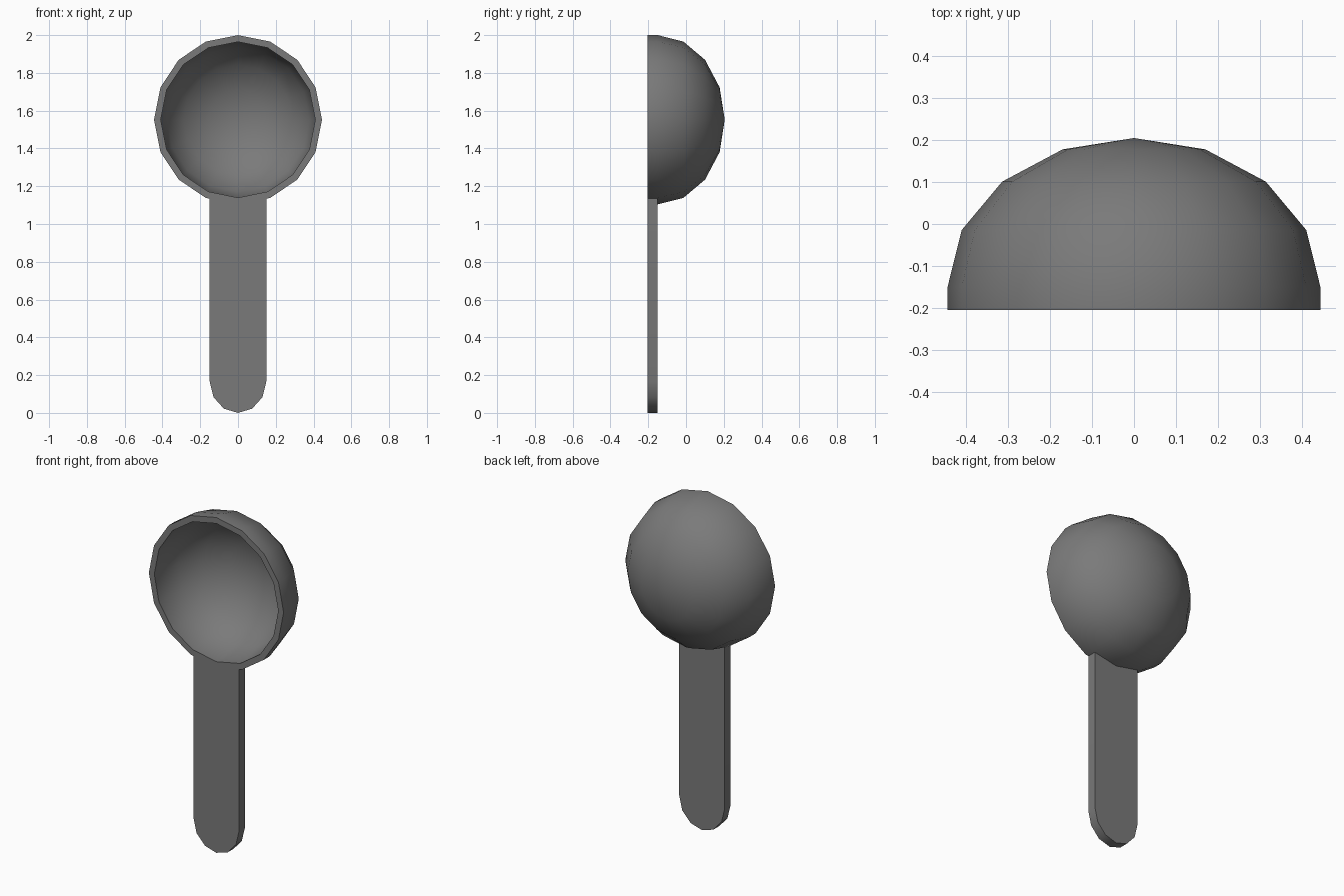
import bpy, bmesh
from math import sin, cos, pi, tau, radians
from mathutils import Vector

if "Cube" in bpy.data.objects:
    bpy.data.objects.remove(bpy.data.objects["Cube"])

CZ, R, INNER = 1.552, 0.4445, 0.409    # bowl centre height, outer and inner radius
STRETCH = 1.008                        # bowl is very slightly taller than wide
FRONT, BACK = -0.205, -0.15            # rim front, start of the dome / handle back
DEPTH, INNER_DEPTH = 0.355, 0.328

grey = bpy.data.materials.new("dark_grey")
grey.diffuse_color = (0.195, 0.195, 0.195, 1)
grey.use_nodes = True
grey.node_tree.nodes["Principled BSDF"].inputs["Base Color"].default_value = grey.diffuse_color


def finish(name, bm):
    bmesh.ops.remove_doubles(bm, verts=bm.verts, dist=1e-4)
    bmesh.ops.recalc_face_normals(bm, faces=bm.faces)
    mesh = bpy.data.meshes.new(name)
    bm.to_mesh(mesh)
    bm.free()
    mesh.materials.append(grey)
    ob = bpy.data.objects.new(name, mesh)
    bpy.context.collection.objects.link(ob)
    bpy.ops.object.select_all(action='DESELECT')
    ob.select_set(True)
    bpy.context.view_layer.objects.active = ob
    bpy.ops.object.shade_smooth_by_angle(angle=radians(35))
    return ob


def dome(radius, depth):
    # (radius, y) from the rim front to the pole
    arc = [(radius * cos(i * pi / 8), BACK + depth * sin(i * pi / 8)) for i in range(5)]
    return [(radius, FRONT)] + arc


# Bowl: outer and inner dome profile turned about the y axis in 16 sides
profile = dome(R, DEPTH)[::-1] + dome(INNER, INNER_DEPTH)
bm = bmesh.new()
verts = [bm.verts.new((r, y, 0)) for r, y in profile]
edges = [bm.edges.new(pair) for pair in zip(verts, verts[1:])]
bmesh.ops.spin(bm, geom=verts + edges, cent=(0, 0, 0), axis=(0, 1, 0),
               angle=tau, steps=16, use_duplicate=False)
for v in bm.verts:
    v.co.z = CZ + v.co.z * STRETCH
finish("bowl", bm)

# Handle: flat strip with a rounded end, its top following the rim outline
W, END = 0.15, 0.167
rim_low = CZ - R * STRETCH
rim_side = rim_low + STRETCH * W * (1 - cos(pi / 8)) / sin(pi / 8)
outline = [(-W * cos(i * pi / 6), END - END * sin(i * pi / 6)) for i in range(7)]
outline += [(W, rim_side), (0, rim_low), (-W, rim_side)]
bm = bmesh.new()
face = bm.faces.new([bm.verts.new((x, FRONT, z)) for x, z in outline])
ext = bmesh.ops.extrude_face_region(bm, geom=[face], use_keep_orig=True)
moved = [g for g in ext["geom"] if isinstance(g, bmesh.types.BMVert)]
bmesh.ops.translate(bm, verts=moved, vec=Vector((0, BACK - FRONT, 0)))
finish("handle", bm)
